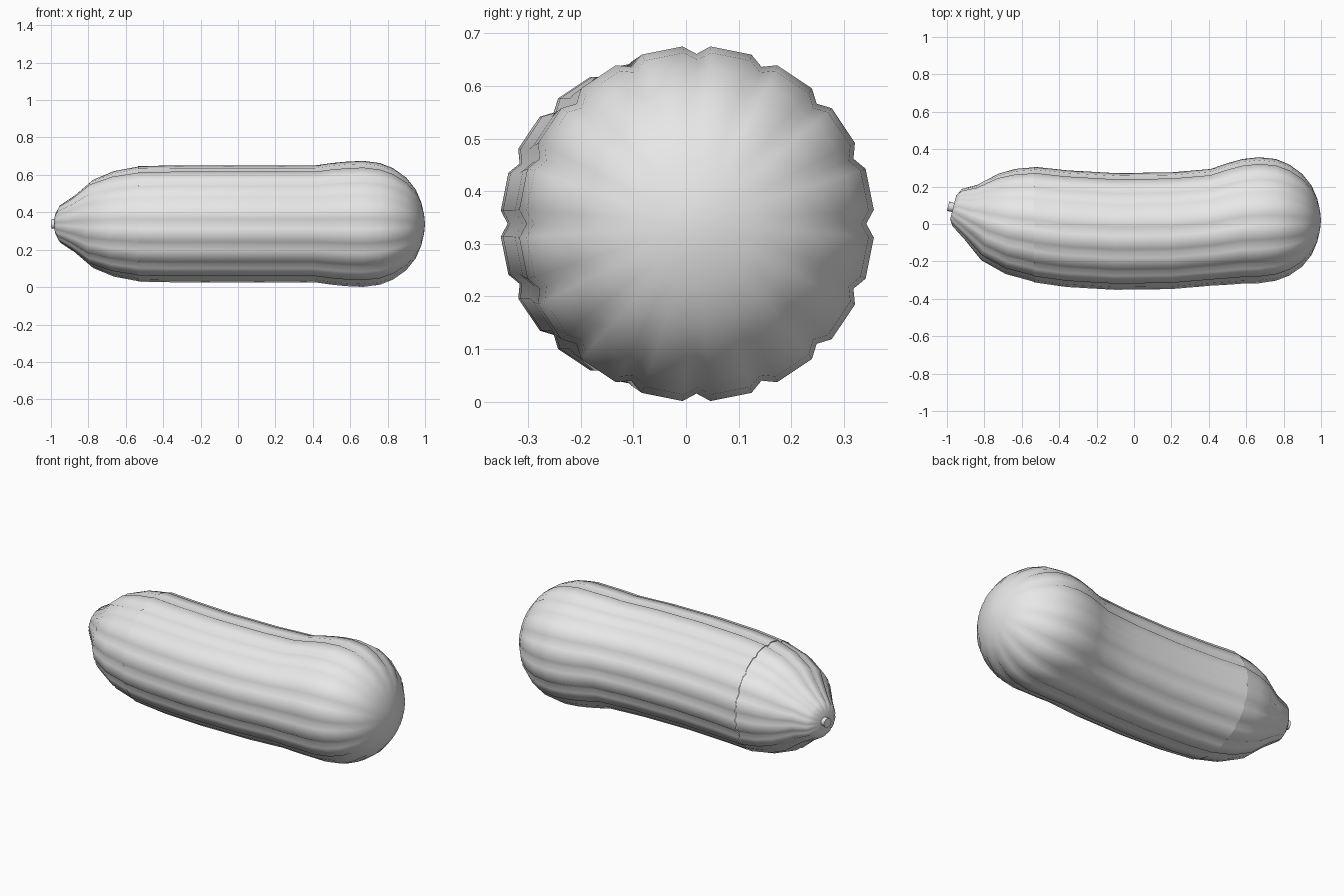
import bpy, bmesh, math
from mathutils import Vector

cube = bpy.data.objects.get("Cube")
if cube:
    bpy.data.objects.remove(cube, do_unlink=True)

AXIS_Z = 0.338
LOBES = 16
GROOVE = 0.045

grey = bpy.data.materials.new("plain grey")
grey.use_nodes = True
colour = (0.8, 0.8, 0.8, 1)
grey.diffuse_color = colour
grey.node_tree.nodes["Principled BSDF"].inputs["Base Color"].default_value = colour


def finish(bm, name):
    bmesh.ops.recalc_face_normals(bm, faces=bm.faces)
    mesh = bpy.data.meshes.new(name)
    bm.to_mesh(mesh)
    bm.free()
    mesh.materials.append(grey)
    obj = bpy.data.objects.new(name, mesh)
    bpy.context.collection.objects.link(obj)
    bpy.ops.object.select_all(action="DESELECT")
    obj.select_set(True)
    bpy.context.view_layer.objects.active = obj
    bpy.ops.object.shade_smooth_by_angle(angle=math.radians(65))
    return obj


def ribbed_ring(bm, x, y, radius, tilt, groove):
    """One cross-section: a narrow groove, then the two shoulders of a lobe."""
    step = math.tau / LOBES
    ring = []
    for i in range(LOBES):
        for offset, depth in ((0, groove), (0.2, 0), (0.8, 0)):
            a = (i + offset) * step
            r = radius * (1 - depth)
            across = r * math.cos(a)
            ring.append(bm.verts.new((x + math.sin(tilt) * across,
                                      y + math.cos(tilt) * across,
                                      AXIS_Z + r * math.sin(a))))
    return ring


def loft(name, sections, pole):
    """Skin the sections and close the last one onto a pole."""
    bm = bmesh.new()
    rings = [ribbed_ring(bm, *s) for s in sections]
    n = len(rings[0])
    for a, b in zip(rings, rings[1:]):
        for i in range(n):
            j = (i + 1) % n
            bm.faces.new((a[i], a[j], b[j], b[i]))
    tip = bm.verts.new(pole)
    for i in range(n):
        bm.faces.new((rings[-1][i], rings[-1][(i + 1) % n], tip))
    return finish(bm, name)


# Long curved body with a swollen rounded end: x, y, radius
body = [(-0.535, -0.003, 0.310), (-0.36, -0.025, 0.313), (-0.1, -0.04, 0.313),
        (0.2, -0.036, 0.313), (0.41, -0.018, 0.313), (0.5, 0.0, 0.326),
        (0.58, 0.014, 0.334), (0.67, 0.02, 0.338), (0.76, 0.022, 0.326),
        (0.83, 0.021, 0.298), (0.9, 0.02, 0.248), (0.95, 0.02, 0.185),
        (0.98, 0.02, 0.115), (0.995, 0.02, 0.05)]
loft("body", [(x, y, r, 0, GROOVE * min(1, r / 0.3) ** 2) for x, y, r in body],
     (1.0, 0.02, AXIS_Z))

# Tapered neck that tilts toward the stem: x, y, radius, tilt
neck = [(-0.535, -0.003, 0.307, 0), (-0.66, 0.014, 0.283, 0.1),
        (-0.77, 0.038, 0.237, 0.2), (-0.87, 0.062, 0.152, 0.22),
        (-0.945, 0.088, 0.103, 0.25), (-0.967, 0.088, 0.065, 0.25)]
loft("neck", [s + (GROOVE,) for s in neck], (-0.967, 0.09, AXIS_Z))

# Short stub of a stem
bm = bmesh.new()
start, end = Vector((-0.955, 0.085, AXIS_Z)), Vector((-0.994, 0.095, AXIS_Z))
axis = end - start
turn = axis.to_track_quat("Z", "Y").to_matrix().to_4x4()
turn.translation = (start + end) / 2
bmesh.ops.create_cone(bm, cap_ends=True, segments=12, radius1=0.024, radius2=0.026,
                      depth=axis.length, matrix=turn)
finish(bm, "stem")
